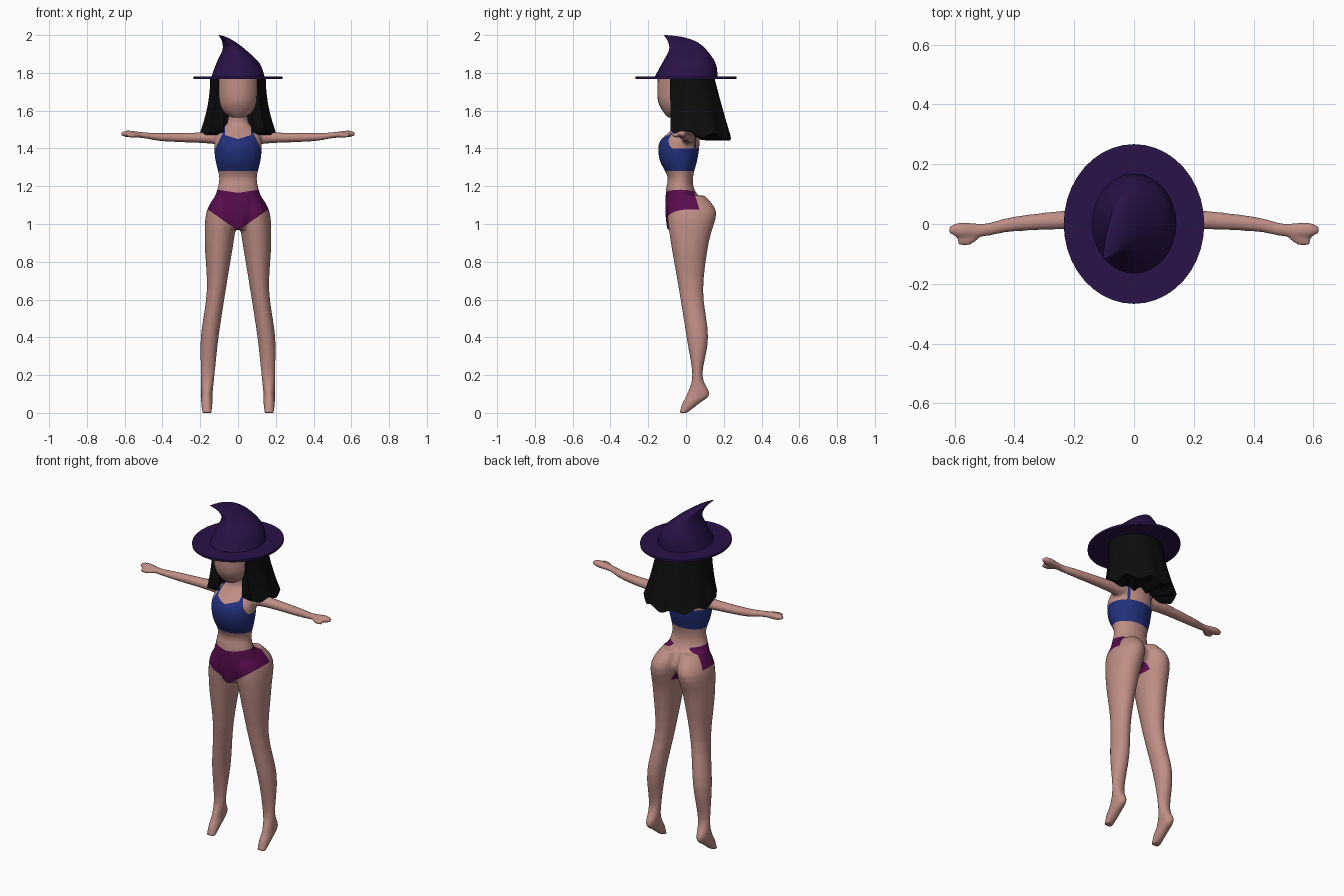
import bpy, bmesh, math
from mathutils import Vector

default_cube = bpy.data.objects.get("Cube")
if default_cube:
    bpy.data.objects.remove(default_cube, do_unlink=True)


def material(name, red, green, blue):
    mat = bpy.data.materials.new(name)
    mat.use_nodes = True
    mat.diffuse_color = (red, green, blue, 1)
    shader = mat.node_tree.nodes["Principled BSDF"]
    shader.inputs["Base Color"].default_value = mat.diffuse_color
    shader.inputs["Roughness"].default_value = 0.8
    return mat


skin = material("skin", 0.52, 0.27, 0.235)
blue_cloth = material("blue cloth", 0.016, 0.03, 0.2)
plum_cloth = material("plum cloth", 0.1, 0.004, 0.075)
purple_felt = material("dark purple felt", 0.023, 0.006, 0.065)
black_hair = material("black hair", 0.004, 0.004, 0.004)


def spline(rows, steps=4):
    """Interpolate smoothly through rows of numbers."""
    padded = [rows[0], *rows, rows[-1]]
    result = []
    for before, start, end, after in zip(padded, padded[1:], padded[2:], padded[3:]):
        before, start, end, after = map(Vector, (before, start, end, after))
        leave, arrive = (end - before) / 2, (after - start) / 2
        for step in range(steps):
            t = step / steps
            ease = t * t * (3 - 2 * t)
            result.append(start.lerp(end, ease) + leave * t * (1 - t) ** 2 - arrive * t * t * (1 - t))
    return result + [Vector(rows[-1])]


def loft(bm, rows, along_x=False, side=1, segments=32):
    """Skin a chain of ellipses: centre x, y, z and two half sizes."""
    rings = []
    for x, y, z, wide, deep in spline(rows):
        ring = []
        for i in range(segments):
            angle = math.tau * i / segments
            a, b = wide * math.cos(angle), deep * math.sin(angle)
            offset = Vector((0, a, b)) if along_x else Vector((a, b, 0))
            point = Vector((x, y, z)) + offset
            point.x *= side
            ring.append(bm.verts.new(point))
        rings.append(ring)
    for lower, upper in zip(rings, rings[1:]):
        for i in range(segments):
            bm.faces.new((lower[i - 1], lower[i], upper[i], upper[i - 1]))
    bm.faces.new(rings[0])
    bm.faces.new(rings[-1])


def finish(name, bm, materials, angle=50):
    """Turn the bmesh into a shaded object."""
    bmesh.ops.recalc_face_normals(bm, faces=bm.faces[:])
    mesh = bpy.data.meshes.new(name)
    bm.to_mesh(mesh)
    bm.free()
    for mat in materials:
        mesh.materials.append(mat)
    obj = bpy.data.objects.new(name, mesh)
    bpy.context.collection.objects.link(obj)
    bpy.ops.object.select_all(action="DESELECT")
    obj.select_set(True)
    bpy.context.view_layer.objects.active = obj
    bpy.ops.object.shade_smooth_by_angle(angle=math.radians(angle))
    return obj


# Body: torso, legs and arms fused into one skin
torso = [(0, -0.03, 0.97, 0.04, 0.07), (0, 0, 1.07, 0.14, 0.11), (0, -0.03, 1.18, 0.11, 0.076),
         (0, -0.03, 1.25, 0.1, 0.068), (0, -0.04, 1.34, 0.12, 0.1), (0, -0.035, 1.43, 0.126, 0.107),
         (0, -0.01, 1.49, 0.11, 0.075), (0, 0, 1.53, 0.06, 0.05), (0, 0, 1.6, 0.05, 0.05)]
leg = [(0.06, 0.01, 1.15, 0.06, 0.09), (0.085, 0.03, 1.06, 0.083, 0.13), (0.1, 0.02, 0.9, 0.076, 0.1),
       (0.115, 0.027, 0.65, 0.05, 0.064), (0.15, 0.06, 0.4, 0.047, 0.057), (0.16, 0.06, 0.2, 0.036, 0.027),
       (0.165, 0.065, 0.1, 0.03, 0.06), (0.165, 0.025, 0.05, 0.03, 0.045), (0.165, -0.015, 0, 0.025, 0.02)]
arm = [(0.08, 0.01, 1.46, 0.04, 0.04), (0.2, 0.015, 1.457, 0.033, 0.028), (0.4, 0, 1.46, 0.025, 0.022),
       (0.5, -0.02, 1.47, 0.022, 0.016), (0.58, -0.02, 1.477, 0.026, 0.018), (0.62, -0.02, 1.477, 0.01, 0.01)]
thumb = [(0.51, -0.03, 1.47, 0.01, 0.01), (0.55, -0.05, 1.47, 0.022, 0.013), (0.59, -0.06, 1.47, 0.01, 0.01)]

bm = bmesh.new()
loft(bm, torso)
for side in (1, -1):
    loft(bm, leg, side=side)
    loft(bm, arm, True, side)
    loft(bm, thumb, True, side)
body = finish("body", bm, [skin, blue_cloth, plum_cloth])
fuse = body.modifiers.new("fuse", "REMESH")
fuse.mode = "VOXEL"
fuse.voxel_size = 0.0075
soften = body.modifiers.new("soften", "SMOOTH")
soften.iterations = 5
graph = bpy.context.evaluated_depsgraph_get()
bm = bmesh.new()
bm.from_mesh(bpy.data.meshes.new_from_object(body.evaluated_get(graph)))
body.modifiers.clear()

# Clothing outlines: each is a plane (point, normal), mirrored left to right
outlines = {
    "top_hem": ((0, 0, 1.28), (0, 0, 1)),
    "top_back": ((0, 0, 1.4), (0, 0, 1)),
    "chest": ((0, -0.05, 0), (0, 1, 0)),
    "neckline": ((0, 0, 1.45), (-0.3, 0, 1)),
    "armhole": ((0.085, 0, 1.475), (2.2, 0, 1)),
    "strap_inner": ((0.07, 0, 0), (1, 0, 0)),
    "strap_outer": ((0.083, 0, 0), (1, 0, 0)),
    "torso_side": ((0.2, 0, 0), (1, 0, 0)),
    "waistband": ((0, 0, 1.165), (-0.15, 0, 1)),
    "leg_line": ((0, 0, 0.965), (-0.7, 0, 1)),
    "seat": ((0, 0.07, 1.08), (0, 1, 0.3)),
}
outlines = {name: (Vector(point), Vector(normal).normalized()) for name, (point, normal) in outlines.items()}
for side in (1, -1):
    mirror = Vector((side, 1, 1))
    for point, normal in outlines.values():
        bmesh.ops.bisect_plane(bm, geom=bm.verts[:] + bm.edges[:] + bm.faces[:], dist=0.00001,
                               plane_co=point * mirror, plane_no=normal * mirror)

# Colour the cut regions by which side of each outline they lie on
for face in bm.faces:
    centre = face.calc_center_median()
    centre.x = abs(centre.x)
    under = {name: (centre - point).dot(normal) < 0 for name, (point, normal) in outlines.items()}
    band = under["top_back"] and not under["top_hem"] and under["torso_side"]
    cup = under["chest"] and under["neckline"] and under["armhole"] and not under["top_back"]
    strap = under["strap_outer"] and not under["strap_inner"] and not under["top_back"]
    brief = under["waistband"] and under["seat"] and not under["leg_line"]
    face.material_index = 1 if band or cup or strap else 2 if brief else 0
    face.smooth = True
bm.to_mesh(body.data)
bm.free()

# Head: plain egg-shaped face, its top hidden by the hat
bm = bmesh.new()
loft(bm, [(0, -0.06, 1.565, 0.035, 0.035), (0, -0.035, 1.6, 0.085, 0.09),
          (0, -0.03, 1.66, 0.107, 0.12), (0, -0.02, 1.775, 0.115, 0.13)])
finish("head", bm, [skin])

# Hair: thick flaring wrap, open at the face, with a ragged hem
bm = bmesh.new()
columns, count, levels = [], 54, 6
opening = math.radians(47)
top = 1.775
for i in range(count + 1):
    angle = opening + (math.tau - 2 * opening) * i / count
    ripple = math.cos(9 * angle)
    length = 0.3 - 0.02 * math.cos(angle) - 0.014 * ripple
    outer, inner = [], []
    for level in range(levels + 1):
        t = level / levels
        flare = 1 + 0.02 * t * ripple
        wide = (0.147 + 0.05 * t * t) * flare
        deep = (0.14 + 0.05 * t) * flare
        z = top - length * t
        outer.append(bm.verts.new((wide * math.sin(angle), 0.01 + 0.04 * t - deep * math.cos(angle), z)))
        inner.append(bm.verts.new((0.1 * math.sin(angle), -0.1 * math.cos(angle), z)))
    columns.append(outer + inner[::-1])
for left, right in zip(columns, columns[1:]):
    for i in range(len(left)):
        bm.faces.new((left[i - 1], left[i], right[i], right[i - 1]))
bm.faces.new(columns[0])
bm.faces.new(columns[-1])
finish("hair", bm, [black_hair])

# Hat: slumped crown and flat oval brim
bm = bmesh.new()
loft(bm, [(0, 0, top, 0.142, 0.168), (0, 0.015, 1.85, 0.115, 0.142), (-0.02, 0.01, 1.92, 0.063, 0.1),
          (-0.05, -0.02, 1.965, 0.034, 0.075), (-0.08, -0.065, 1.99, 0.017, 0.045),
          (-0.1, -0.11, 2, 0.003, 0.007)])
finish("hat_crown", bm, [purple_felt])
bm = bmesh.new()
loft(bm, [(0, 0, height, 0.235, 0.267) for height in (1.768, 1.78)], segments=40)
finish("hat_brim", bm, [purple_felt])
